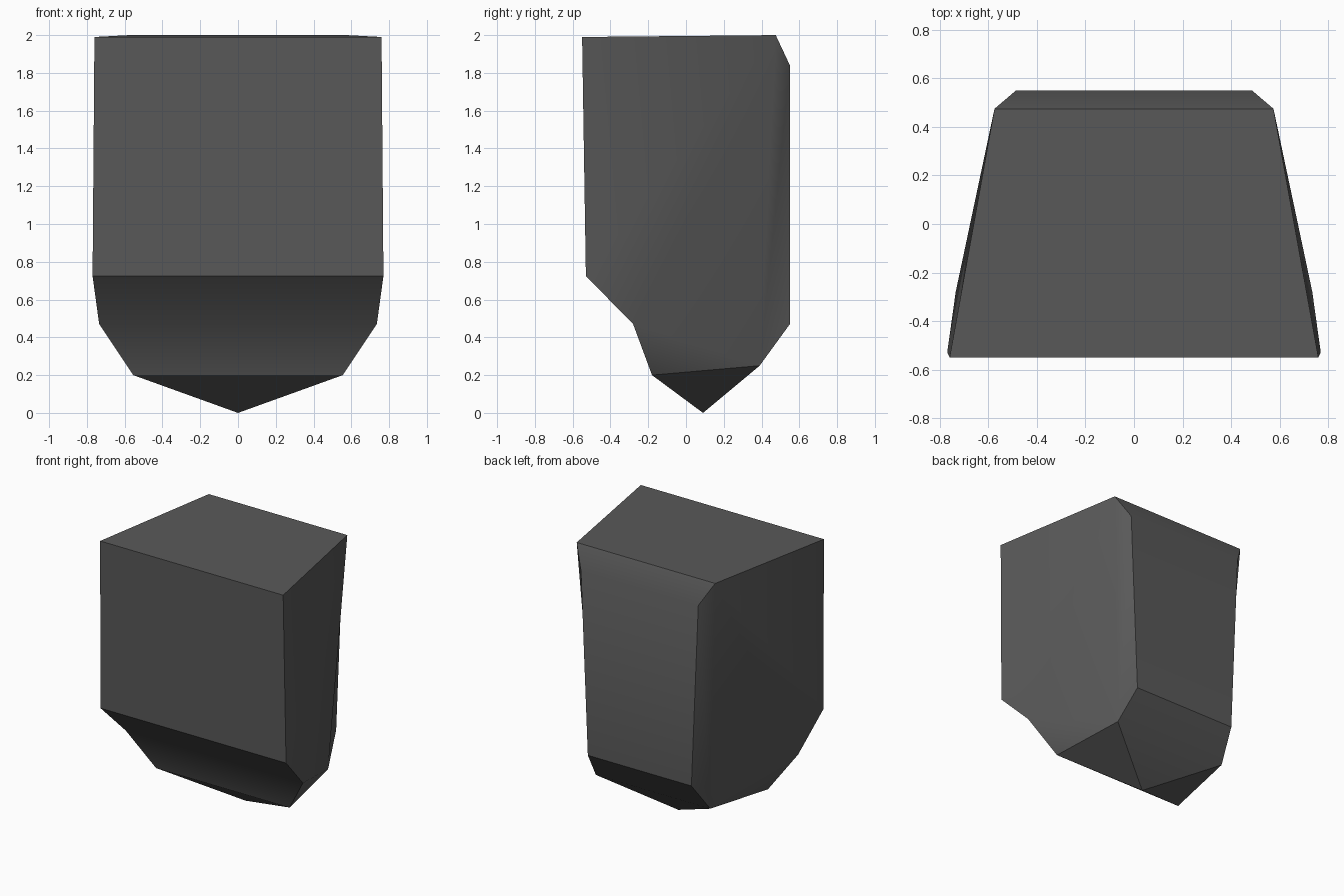
import bpy, bmesh, math

if "Cube" in bpy.data.objects:
    bpy.data.objects.remove(bpy.data.objects["Cube"])

# one dark grey colour
mat = bpy.data.materials.new("dark grey")
mat.diffuse_color = (0.1, 0.1, 0.1, 1)
mat.use_nodes = True
mat.node_tree.nodes["Principled BSDF"].inputs["Base Color"].default_value = mat.diffuse_color

# half outline, front top -> down -> underside -> up the back: (half width, y, z)
outline = [
    (0.76, -0.55, 1.99),    # 0 front top
    (0.77, -0.53, 0.725),   # 1 front lower edge
    (0.735, -0.28, 0.47),   # 2 chin
    (0.555, -0.18, 0.20),   # 3 underside front
    (0.475, 0.39, 0.25),    # 4 underside back
    (0.43, 0.55, 0.47),     # 5 back lower edge
    (0.487, 0.55, 1.84),    # 6 back upper edge
    (0.575, 0.475, 2.0),    # 7 back top
]

bm = bmesh.new()
left = [bm.verts.new((-x, y, z)) for x, y, z in outline]
right = [bm.verts.new((x, y, z)) for x, y, z in outline]
tip = bm.verts.new((0, 0.09, 0))

# cross strips joining both sides, with a pointed underside
n = len(outline)
for i in range(n):
    j = (i + 1) % n
    if i == 3:
        bm.faces.new((left[i], left[j], tip))
        bm.faces.new((left[j], right[j], tip))
        bm.faces.new((right[j], right[i], tip))
        bm.faces.new((right[i], left[i], tip))
    else:
        bm.faces.new((left[i], left[j], right[j], right[i]))

# sides, with a narrow bevel band toward the back
for side in (left, right):
    for ids in ((0, 1, 7), (1, 2, 7), (2, 4, 7), (2, 3, 4), (4, 5, 6), (4, 6, 7)):
        bm.faces.new([side[k] for k in ids])

bmesh.ops.recalc_face_normals(bm, faces=bm.faces)
me = bpy.data.meshes.new("tapered_block")
bm.to_mesh(me)
bm.free()
me.materials.append(mat)
block = bpy.data.objects.new("tapered_block", me)
bpy.context.collection.objects.link(block)

# smooth the shallow edges only
bpy.context.view_layer.objects.active = block
block.select_set(True)
bpy.ops.object.shade_smooth_by_angle(angle=math.radians(32))
